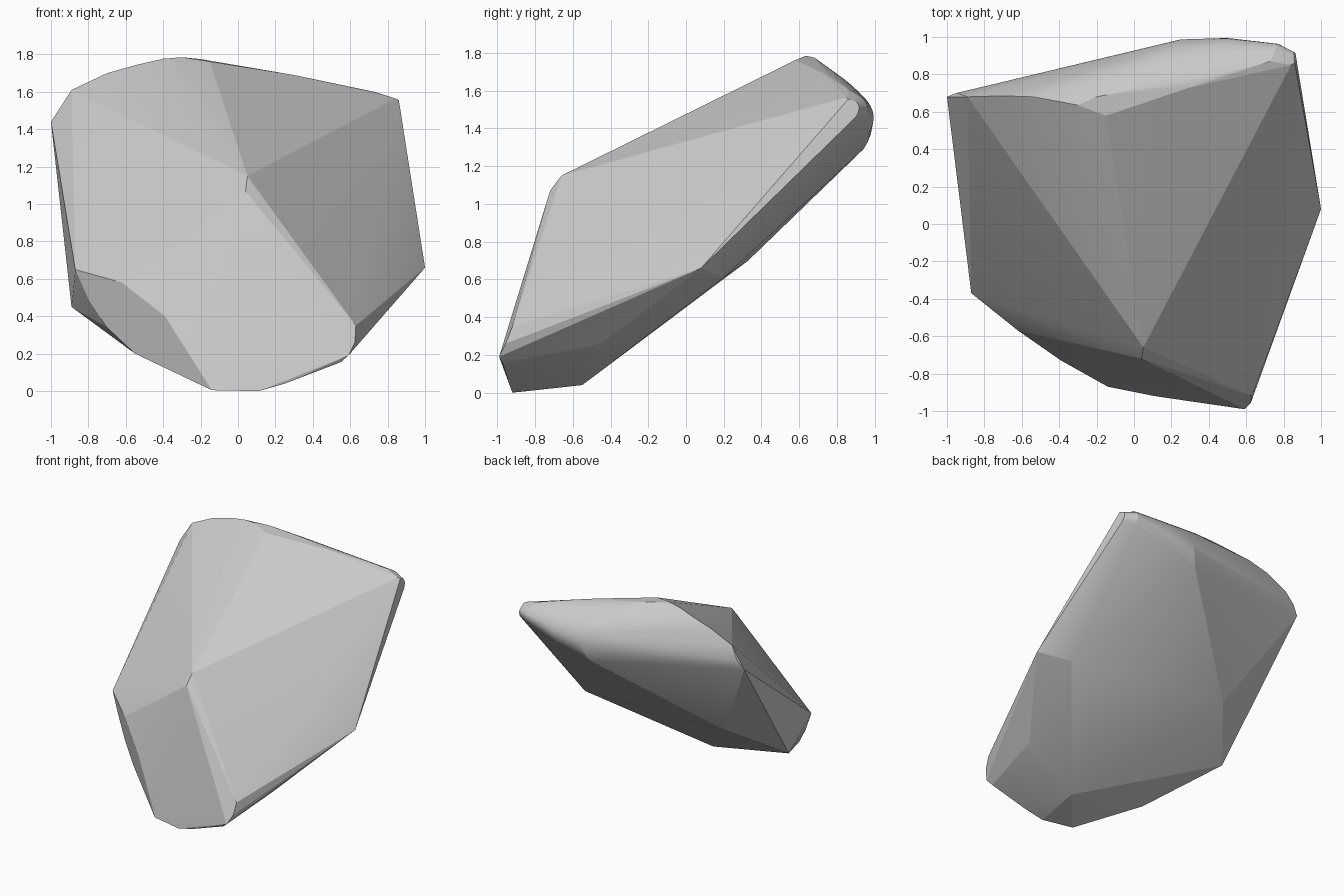
import bpy, bmesh
from mathutils import Vector as V

# chipped front: ridge peak, lower right nose, lower left facet
front = [
    (.05, -.66, 1.15), (.04, -.72, 1.07),
    (.63, -.92, .35), (.625, -.955, .26), (.59, -.99, .19), (.55, -.97, .155),
    (-.87, -.37, .65), (-.80, -.40, .49), (-.70, -.46, .34), (-.55, -.56, .20),
    (-.62, -.57, .58), (-.39, -.73, .40), (-.14, -.87, .005),
]
# flat foot, side corners and sloping underside
under = [
    (.11, -.92, 0), (.25, -.935, .04), (.14, -.55, .04), (.40, -.55, .14),
    (.63, -.45, .26), (1, .08, .66), (.77, .20, .61),
    (-.89, -.05, .45), (-.58, .33, .70), (.20, .94, 1.29),
]
# upper rim, left to right
rim = [
    (-1, .68, 1.44), (-.95, .70, 1.51), (-.89, .68, 1.61), (-.70, .685, 1.70),
    (-.54, .68, 1.745), (-.40, .655, 1.777), (-.30, .635, 1.785), (-.15, .58, 1.762),
    (-.20, .68, 1.775), (.30, .73, 1.69), (.73, .87, 1.60), (.86, .86, 1.555),
    (.865, .90, 1.46),
]


def arc(a, c, b, n=10):
    """Points along a quadratic curve from a to b pulled towards c."""
    a, c, b = V(a), V(c), V(b)
    return [a * (1 - t) ** 2 + c * 2 * t * (1 - t) + b * t * t
            for t in (i / n for i in range(n + 1))]


# worn, rounded back edge
roll = arc((.0, .72, 1.74), (.36, 1.10, 1.52), (.20, .94, 1.29), 12)
roll += arc((.30, .75, 1.69), (.60, 1.12, 1.52), (.45, .93, 1.33), 12)
roll += arc((.73, .87, 1.60), (.80, 1.03, 1.53), (.75, .915, 1.42))
roll += arc((.84, .85, 1.565), (.86, .95, 1.54), (.865, .90, 1.46))

# wrap the points in one solid stone
bm = bmesh.new()
for p in front + under + rim + roll:
    bm.verts.new(p)
res = bmesh.ops.convex_hull(bm, input=bm.verts)
loose = [v for v in bm.verts if not v.link_faces]
bmesh.ops.delete(bm, geom=loose, context='VERTS')
bmesh.ops.recalc_face_normals(bm, faces=bm.faces)
mesh = bpy.data.meshes.new("stone")
bm.to_mesh(mesh)
bm.free()
stone = bpy.data.objects.new("stone", mesh)
bpy.context.collection.objects.link(stone)

# soft roll, crisp facets
bpy.context.view_layer.objects.active = stone
stone.select_set(True)
bpy.ops.object.shade_smooth_by_angle(angle=0.2)
